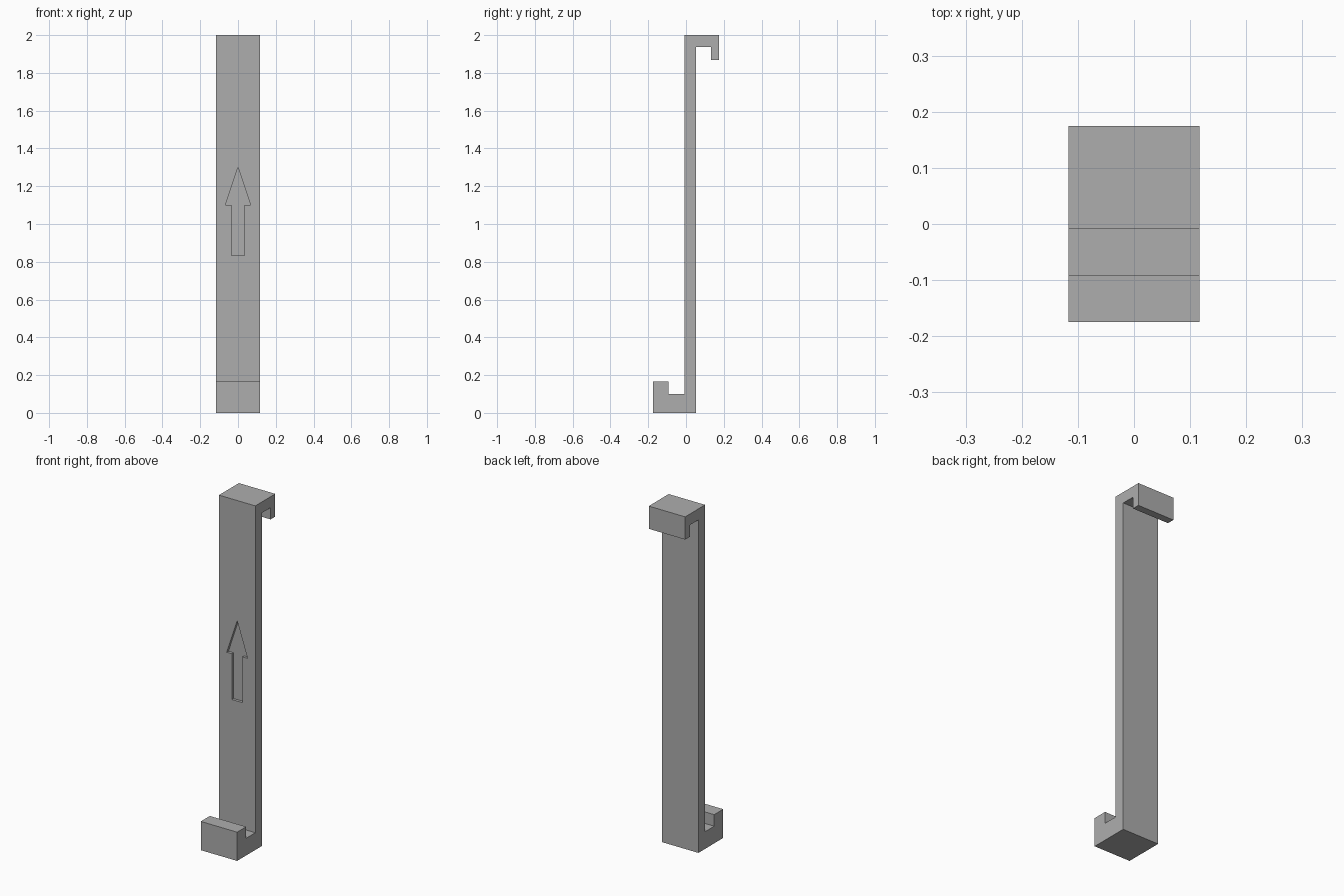
import bpy
import bmesh
from mathutils import Vector

cube = bpy.data.objects.get("Cube")
if cube:
    bpy.data.objects.remove(cube, do_unlink=True)

grey = bpy.data.materials.new("plain_grey")
grey.use_nodes = True
color = (0.42, 0.42, 0.42, 1)
grey.diffuse_color = color
grey.node_tree.nodes["Principled BSDF"].inputs["Base Color"].default_value = color


def extrude_profile(name, points, direction):
    """Make a closed prism from a flat outline."""
    bm = bmesh.new()
    face = bm.faces.new([bm.verts.new(p) for p in points])
    result = bmesh.ops.extrude_face_region(bm, geom=[face], use_keep_orig=True)
    moved = [v for v in result["geom"] if isinstance(v, bmesh.types.BMVert)]
    bmesh.ops.translate(bm, verts=moved, vec=Vector(direction))
    bmesh.ops.recalc_face_normals(bm, faces=bm.faces)
    mesh = bpy.data.meshes.new(name)
    bm.to_mesh(mesh)
    bm.free()
    mesh.materials.append(grey)
    obj = bpy.data.objects.new(name, mesh)
    bpy.context.collection.objects.link(obj)
    return obj


# Strip with a front hook at the bottom and a back hook at the top
half_width = 0.117
front, back, reach = -0.008, 0.053, 0.175
side = [
    (-reach, 0), (back, 0), (back, 1.936), (0.132, 1.936),
    (0.132, 1.868), (reach, 1.868), (reach, 2), (front, 2),
    (front, 0.1), (-0.092, 0.1), (-0.092, 0.167), (-reach, 0.167),
]
bracket = extrude_profile("hooked_bracket", [(-half_width, y, z) for y, z in side],
                          (2 * half_width, 0, 0))

# Arrow-shaped cutter for the shallow recess in the front face
depth, clearance = 0.016, 0.02
right_half = [(0.034, 0.834), (0.034, 1.1), (0.067, 1.1)]
outline = right_half + [(0, 1.301)] + [(-x, z) for x, z in reversed(right_half)]
cutter = extrude_profile("arrow_cutter", [(x, front - clearance, z) for x, z in outline],
                         (0, clearance + depth, 0))
cutter.hide_render = True

# Carve the recess, then drop the cutter
cut = bracket.modifiers.new("arrow_recess", "BOOLEAN")
cut.operation = "DIFFERENCE"
cut.solver = "EXACT"
cut.object = cutter
bpy.context.view_layer.objects.active = bracket
bpy.ops.object.modifier_apply(modifier=cut.name)
bpy.data.objects.remove(cutter, do_unlink=True)
